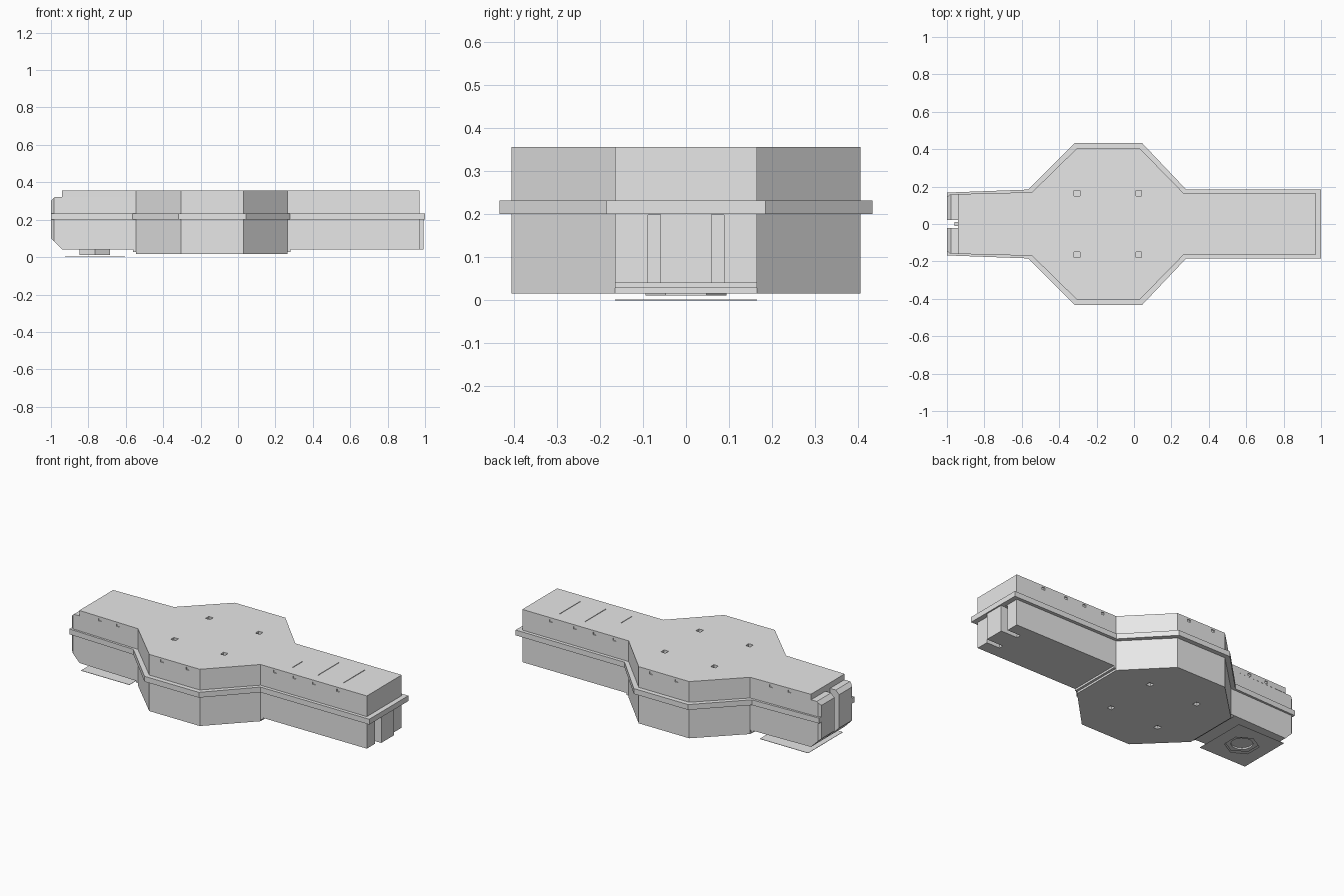
import bpy, bmesh, math
from mathutils import Vector

if "Cube" in bpy.data.objects:
    bpy.data.objects.remove(bpy.data.objects["Cube"], do_unlink=True)

GREY = (0.8, 0.8, 0.8, 1)
mat = bpy.data.materials.new("plain grey")
mat.use_nodes = True
mat.diffuse_color = GREY
mat.node_tree.nodes["Principled BSDF"].inputs["Base Color"].default_value = GREY


def extrude(name, points, vector):
    """Closed prism from a polygon swept along a vector."""
    bm = bmesh.new()
    face = bm.faces.new([bm.verts.new(p) for p in points])
    swept = bmesh.ops.extrude_face_region(bm, geom=[face])
    moved = [v for v in swept["geom"] if isinstance(v, bmesh.types.BMVert)]
    bmesh.ops.translate(bm, verts=moved, vec=Vector(vector))
    bmesh.ops.recalc_face_normals(bm, faces=bm.faces)
    mesh = bpy.data.meshes.new(name)
    bm.to_mesh(mesh)
    bm.free()
    mesh.materials.append(mat)
    obj = bpy.data.objects.new(name, mesh)
    bpy.context.collection.objects.link(obj)
    return obj


def slab(name, outline, z0, z1):
    return extrude(name, [(x, y, z0) for x, y in outline], (0, 0, z1 - z0))


def box(name, x0, x1, y0, y1, z0, z1):
    return slab(name, [(x0, y0), (x1, y0), (x1, y1), (x0, y1)], z0, z1)


def mirrored(half):
    """Complete an outline by mirroring its +y half."""
    return half + [(x, -y) for x, y in reversed(half)]


def cut(target, cutters):
    """Subtract the cutters, bake the result and remove the cutters."""
    for c in cutters:
        c.hide_render = True
        mod = target.modifiers.new("cut", "BOOLEAN")
        mod.operation = "DIFFERENCE"
        mod.solver = "EXACT"
        mod.object = c
    graph = bpy.context.evaluated_depsgraph_get()
    mesh = bpy.data.meshes.new_from_object(target.evaluated_get(graph))
    target.modifiers.clear()
    target.data = mesh
    for c in cutters:
        bpy.data.objects.remove(c, do_unlink=True)


def gap():
    return box("gap_cutter", -1.1, -0.94, -0.022, 0.022, -0.1, 0.5)


def square_holes(z):
    return [box("hole_cutter", x - 0.015, x + 0.015, y - 0.015, y + 0.015, z - 0.02, z + 0.02)
            for x in (-0.305, 0.025) for y in (-0.165, 0.165)]


# Plan outlines: octagonal hub with a long arm and a shorter tapered arm
hub = [(-0.545, 0.17), (-0.305, 0.405), (0.03, 0.405), (0.265, 0.165)]
body = mirrored([(-1, 0.145), (-0.985, 0.157)] + hub + [(0.97, 0.165)])
deck_plan = mirrored([(-0.94, 0.16)] + hub + [(0.97, 0.165)])
rim_plan = mirrored([(-1, 0.168), (-0.565, 0.184), (-0.317, 0.433),
                     (0.043, 0.433), (0.278, 0.185), (1, 0.185)])

# Lower shell with sloped nose, split nose and end slots
lower = slab("lower_shell", body, 0.04, 0.205)
nose = extrude("nose_cutter", [(-1.04, -0.5, 0.14), (-0.92, -0.5, 0.02), (-1.04, -0.5, 0.02)], (0, 1, 0))
slots = [box("slot_cutter", 0.88, 1.1, min(s * 0.06, s * 0.088), max(s * 0.06, s * 0.088), 0, 0.198)
         for s in (-1, 1)]
cut(lower, [nose, gap()] + slots)
box("end_tab", 0.95, 0.992, -0.06, 0.06, 0.04, 0.2)

# Upper shell with chamfered nose
upper = slab("upper_shell", body, 0.228, 0.322)
brow = extrude("brow_cutter", [(-1.02, -0.5, 0.28), (-0.955, -0.5, 0.345), (-1.02, -0.5, 0.345)], (0, 1, 0))
cut(upper, [brow, gap()])

# Deck with square holes, slits and small edge notches
deck = slab("top_deck", deck_plan, 0.322, 0.356)
slits = [box("slit_cutter", x - 0.002, x + 0.002, -0.1, y1, 0.35, 0.37)
         for x, y1 in ((0.43, 0), (0.6, 0.1), (0.77, 0.1))]
notches = []
for side in (-1, 1):
    for x, y in [(0.36, 0.165), (0.49, 0.165), (0.62, 0.165), (0.78, 0.165),
                 (-0.22, 0.405), (-0.05, 0.405), (-0.8, 0.164), (-0.68, 0.167)]:
        notches.append(box("notch_cutter", x - 0.01, x + 0.01,
                           side * y - 0.006, side * y + 0.006, 0.33, 0.345))
cut(deck, square_holes(0.356) + slits + notches)

# Protruding rim around the middle
rim = slab("middle_rim", rim_plan, 0.2, 0.232)
cut(rim, [gap()])

# Latch bar inside the split nose
box("nose_latch", -0.96, -0.93, -0.012, 0.012, 0.1, 0.3)

# Raised hub underside, with a narrow lip at each neck
base = slab("hub_base", mirrored(hub), 0.016, 0.045)
cut(base, square_holes(0.016))
for x0, x1 in ((-0.562, -0.54), (0.26, 0.28)):
    box("neck_lip", x0, x1, -0.165, 0.165, 0.028, 0.045)


def hexagon(radius):
    return [(-0.765 + radius * math.sin(i * math.pi / 3), radius * math.cos(i * math.pi / 3))
            for i in range(6)]


# Hexagonal foot with a round recess, over a thin plate
foot = slab("hexagonal_foot", hexagon(0.094), 0.011, 0.045)
recess = slab("recess_cutter", [(-0.765 + 0.06 * math.cos(i * math.pi / 12),
                                 0.06 * math.sin(i * math.pi / 12)) for i in range(24)], 0, 0.02)
cut(foot, [recess])
plate = box("foot_plate", -0.925, -0.605, -0.165, 0.165, 0, 0.002)
cut(plate, [slab("plate_cutter", hexagon(0.096), -0.02, 0.02)])
